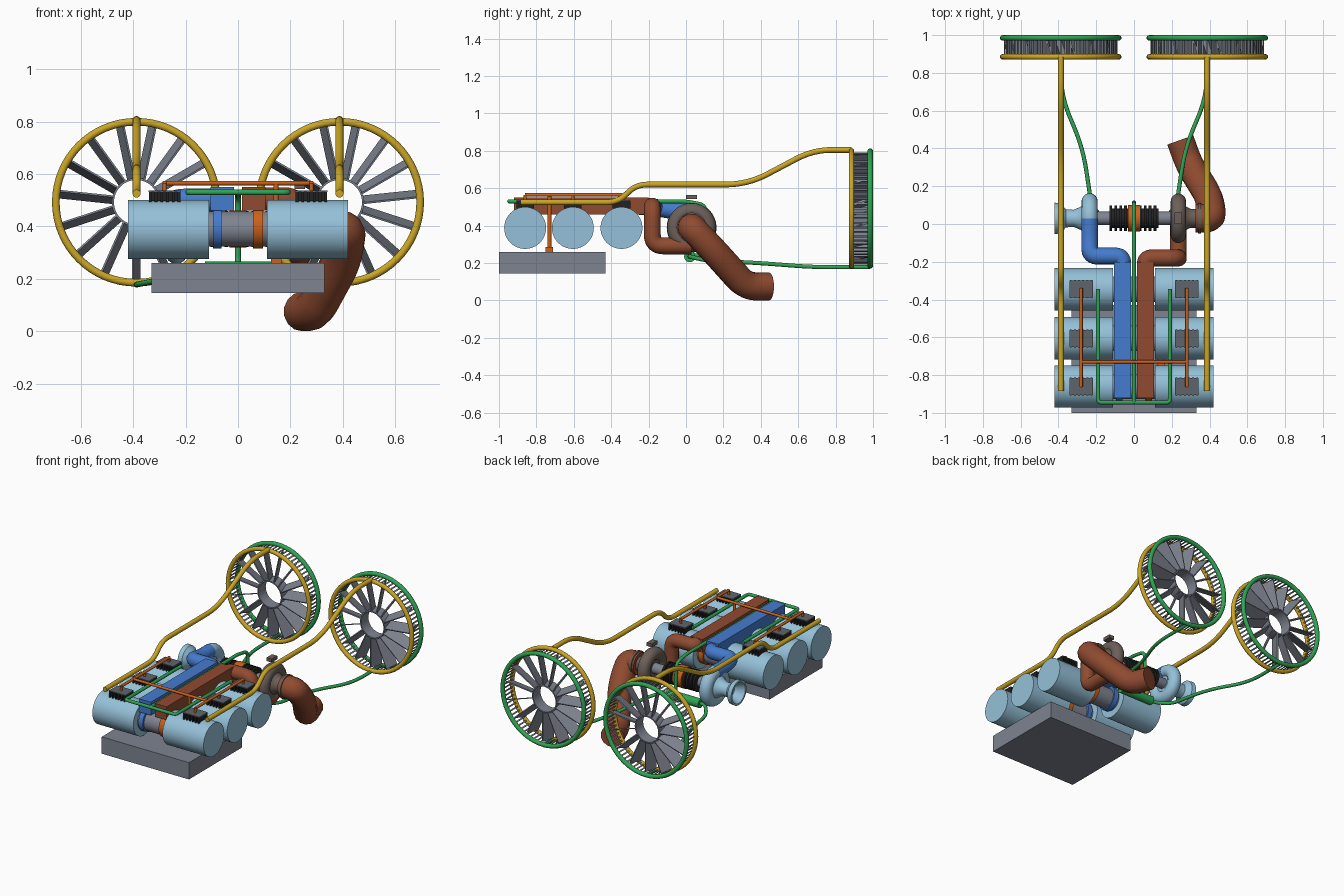
import bpy, bmesh, math
from mathutils import Vector, Matrix

cube = bpy.data.objects.get("Cube")
if cube:
    bpy.data.objects.remove(cube, do_unlink=True)


def material(name, *rgb):
    m = bpy.data.materials.new(name)
    m.use_nodes = True
    m.diffuse_color = (*rgb, 1)
    bsdf = next(n for n in m.node_tree.nodes if n.type == 'BSDF_PRINCIPLED')
    bsdf.inputs["Base Color"].default_value = (*rgb, 1)
    return m


SKY = material("pale blue", .30, .53, .69)
BLUE = material("intake blue", .06, .20, .62)
BROWN = material("exhaust brown", .28, .07, .03)
YELLOW = material("pipe yellow", .60, .38, .02)
GREEN = material("coolant green", .03, .37, .09)
GREY = material("steel grey", .21, .23, .28)
DARK = material("dark grey", .11, .13, .15)
BLACK = material("black", .016, .016, .018)
ORANGE = material("fuel orange", .60, .12, .01)
IRON = material("cast iron", .15, .115, .10)

TURN_X = Matrix.Rotation(math.pi / 2, 4, 'Y')      # z axis becomes x
TURN_Y = Matrix.Rotation(-math.pi / 2, 4, 'X')     # z axis becomes y


def finish(name, bm, mat):
    bmesh.ops.recalc_face_normals(bm, faces=bm.faces)
    mesh = bpy.data.meshes.new(name)
    bm.to_mesh(mesh)
    bm.free()
    mesh.materials.append(mat)
    ob = bpy.data.objects.new(name, mesh)
    bpy.context.collection.objects.link(ob)
    return ob


def add_box(bm, size, matrix):
    bmesh.ops.create_cube(bm, size=1, matrix=matrix @ Matrix.Diagonal((*size, 1)))


def box(name, lo, hi, mat):
    lo, hi = Vector(lo), Vector(hi)
    bm = bmesh.new()
    add_box(bm, hi - lo, Matrix.Translation((lo + hi) / 2))
    return finish(name, bm, mat)


def lathe(name, profile, mat, centre, turn=TURN_X, closed=False, steps=48):
    """Spin (radius, height) points about the local z axis."""
    bm = bmesh.new()
    verts = [bm.verts.new((r, 0, h)) for r, h in profile]
    pairs = list(zip(verts, verts[1:]))
    if closed:
        pairs.append((verts[-1], verts[0]))
    edges = [bm.edges.new(p) for p in pairs]
    bmesh.ops.spin(bm, geom=verts + edges, axis=(0, 0, 1), cent=(0, 0, 0),
                   angle=math.tau, steps=steps)
    bmesh.ops.remove_doubles(bm, verts=bm.verts, dist=1e-5)
    bm.transform(Matrix.Translation(centre) @ turn)
    return finish(name, bm, mat)


def drum(name, x0, x1, r, y, z, mat):
    return lathe(name, [(0, x0), (r, x0), (r, x1), (0, x1)], mat, (0, y, z))


def ring(name, major, minor, mat, centre, turn):
    circle = [(major + minor * math.cos(a), minor * math.sin(a))
              for a in (math.tau * i / 16 for i in range(16))]
    return lathe(name, circle, mat, centre, turn, closed=True, steps=64)


def pipe(name, points, radius, mat, bend=.06):
    """Round tube along a path whose corners are rounded off."""
    p = [Vector(v) for v in points]
    path = [p[0]]
    for a, b, c in zip(p, p[1:], p[2:]):
        d = min(bend, (a - b).length * .49, (c - b).length * .49)
        s, e = b + (a - b).normalized() * d, b + (c - b).normalized() * d
        for i in range(9):
            t = i / 8
            path.append(s * (1 - t) ** 2 + b * 2 * t * (1 - t) + e * t * t)
    path.append(p[-1])
    curve = bpy.data.curves.new(name, 'CURVE')
    curve.dimensions = '3D'
    curve.bevel_depth = radius
    curve.bevel_resolution = 5
    curve.use_fill_caps = True
    spline = curve.splines.new('POLY')
    spline.points.add(len(path) - 1)
    for sp, v in zip(spline.points, path):
        sp.co = (*v, 1)
    curve.materials.append(mat)
    ob = bpy.data.objects.new(name, curve)
    bpy.context.collection.objects.link(ob)
    return ob


# Base and the long manifolds
box("base_block", (-.33, -1, .145), (.33, -.43, .26), GREY)
box("intake_manifold", (-.105, -.92, .46), (-.015, -.2, .55), BLUE)
box("exhaust_manifold", (.015, -.92, .46), (.105, -.2, .55), BROWN)

# Cylinders in three opposed pairs, with collars and coil packs
ROWS = (-.86, -.605, -.345)
for n, y in enumerate(ROWS, 1):
    drum(f"centre_drum_{n}", -.12, .12, .067, y, .39, GREY)
    drum(f"intake_collar_{n}", -.095, -.062, .08, y, .395, BLUE)
    drum(f"exhaust_collar_{n}", .058, .095, .08, y, .395, ORANGE)
    for side, s in (("left", 1), ("right", -1)):
        drum(f"{side}_cylinder_{n}", s * .11, s * .42, .112, y, .388, SKY)
        bm = bmesh.new()
        add_box(bm, (.11, .075, .035), Matrix.Translation((s * .28, y, .515)))
        for i in range(6):
            x = s * (.225 + i * .022)
            add_box(bm, (.01, .095, .04), Matrix.Translation((x, y, .512)))
        finish(f"{side}_coil_pack_{n}", bm, BLACK)
        box(f"{side}_coil_lid_{n}", (s * .28 - .062, y - .045, .531),
            (s * .28 + .062, y + .045, .537), DARK)
        pipe(f"{side}_injector_{n}", [(s * .28, y, .53), (s * .28, y, .565)], .008, ORANGE)

# Fuel lines
for side, s in (("left", 1), ("right", -1)):
    pipe(f"{side}_fuel_rail", [(s * .28, -.86, .565), (s * .28, -.34, .565)], .009, ORANGE)
pipe("fuel_crossover", [(-.28, -.73, .565), (.28, -.73, .565)], .009, ORANGE)
pipe("fuel_riser", [(.145, -.73, .27), (.145, -.73, .565)], .01, ORANGE)
box("fuel_foot", (.125, -.75, .26), (.165, -.71, .285), ORANGE)

# Turbocharger core with cooling ribs
TY, TZ = .03, .39
drum("turbo_shaft", -.235, .235, .035, TY, TZ, GREY)
ribs = [(0, -.13)]
for i in range(10):
    x = -.13 + i * .026
    ribs += [(.068, x), (.068, x + .014), (.052, x + .014), (.052, x + .026)]
lathe("ribbed_housing", ribs + [(0, .13)], BLACK, (0, TY, TZ))
drum("housing_band", -.032, .032, .071, TY, TZ, ORANGE)

# Compressor and turbine
ring("compressor_volute", .09, .043, SKY, (-.235, TY, TZ), TURN_X)
drum("compressor_back", -.25, -.215, .09, TY, TZ, SKY)
lathe("compressor_inlet", [(.09, -.25), (.06, -.285), (.045, -.32), (.048, -.36), (.08, -.39),
                           (.083, -.42), (.07, -.42), (.04, -.36), (0, -.35)], SKY, (0, TY, TZ))
ring("turbine_volute", .09, .041, IRON, (.235, TY, TZ), TURN_X)
lathe("turbine_outlet", [(0, .215), (.09, .215), (.09, .25), (.06, .28), (.05, .3),
                         (.05, .33), (.08, .34), (.08, .355), (0, .355)], IRON, (0, TY, TZ))
box("actuator_block", (.215, 0, .542), (.255, .06, .565), IRON)

# Intake and exhaust ducts
pipe("intake_duct", [(-.06, -.25, .5), (-.06, -.17, .5), (-.235, -.17, .5),
                     (-.235, -.08, .48), (-.235, TY, .48)], .045, BLUE)
pipe("exhaust_duct", [(.06, -.25, .505), (.06, -.18, .505), (.235, -.18, .505),
                      (.235, -.18, .292), (.235, TY, .292)], .045, BROWN)
pipe("tailpipe", [(.325, .03, .39), (.415, .03, .39), (.40, .14, .275),
                  (.29, .32, .075), (.245, .445, .075)], .075, BROWN, bend=.09)

# Coolant lines
pipe("coolant_loop", [(-.19, -.345, .53), (-.19, -.945, .53),
                      (.19, -.945, .53), (.19, -.345, .53)], .011, GREEN, bend=.02)
pipe("coolant_spine", [(0, -.95, .53), (0, .0, .53), (0, .105, .51),
                       (0, .115, .25), (0, .02, .235)], .011, GREEN, bend=.04)
drum("coolant_pump", -.125, .125, .03, .02, .235, GREEN)

# Cooling wheels at the rear
FX, FZ, BLADES, FINS = .388, .492, 15, 72
for side, s in (("left", 1), ("right", -1)):
    c = Matrix.Translation((s * FX, .935, FZ))
    ring(f"{side}_front_rim", .307, .0145, YELLOW, (s * FX, .885, FZ), TURN_Y)
    ring(f"{side}_rear_rim", .307, .0145, GREEN, (s * FX, .985, FZ), TURN_Y)
    lathe(f"{side}_hub", [(.085, -.04), (.093, -.04), (.093, .04), (.085, .04)],
          GREY, (s * FX, .935, FZ), TURN_Y, closed=True)
    bm = bmesh.new()
    for i in range(BLADES):
        spoke = Matrix.Rotation(math.tau * i / BLADES + math.pi, 4, 'Y')
        twist = Matrix.Rotation(math.radians(18), 4, 'Z')
        add_box(bm, (.007, .085, .205), c @ spoke @ Matrix.Translation((0, 0, .19)) @ twist)
    finish(f"{side}_fan_blades", bm, GREY)
    bm = bmesh.new()
    for i in range(FINS):
        spoke = Matrix.Rotation(math.tau * i / FINS, 4, 'Y')
        add_box(bm, (.010, .1, .003), c @ spoke @ Matrix.Translation((0, 0, .298)))
    finish(f"{side}_rim_fins", bm, GREY)
    # Feed line over the cylinders and return line to the pump
    x = s * .387
    pipe(f"{side}_feed_line", [(x, -.885, .525), (x, -.36, .525), (x, -.27, .62), (x, .33, .62),
                               (x, .68, .805), (x, .885, .805)], .0155, YELLOW, bend=.12)
    pipe(f"{side}_return_line", [(x, .985, .178), (x, .68, .178), (s * .27, .4, .2),
                                 (s * .225, .1, .215), (s * .16, .02, .235),
                                 (s * .1, .02, .235)], .011, GREEN, bend=.12)

# Turn tubes into meshes and smooth the round parts
bpy.ops.object.select_all(action='DESELECT')
for ob in bpy.context.collection.objects:
    if ob.type == 'CURVE':
        ob.select_set(True)
        bpy.context.view_layer.objects.active = ob
bpy.ops.object.convert(target='MESH')
for ob in bpy.context.collection.objects:
    if ob.type == 'MESH':
        ob.select_set(True)
bpy.ops.object.shade_smooth_by_angle(angle=math.radians(35))
